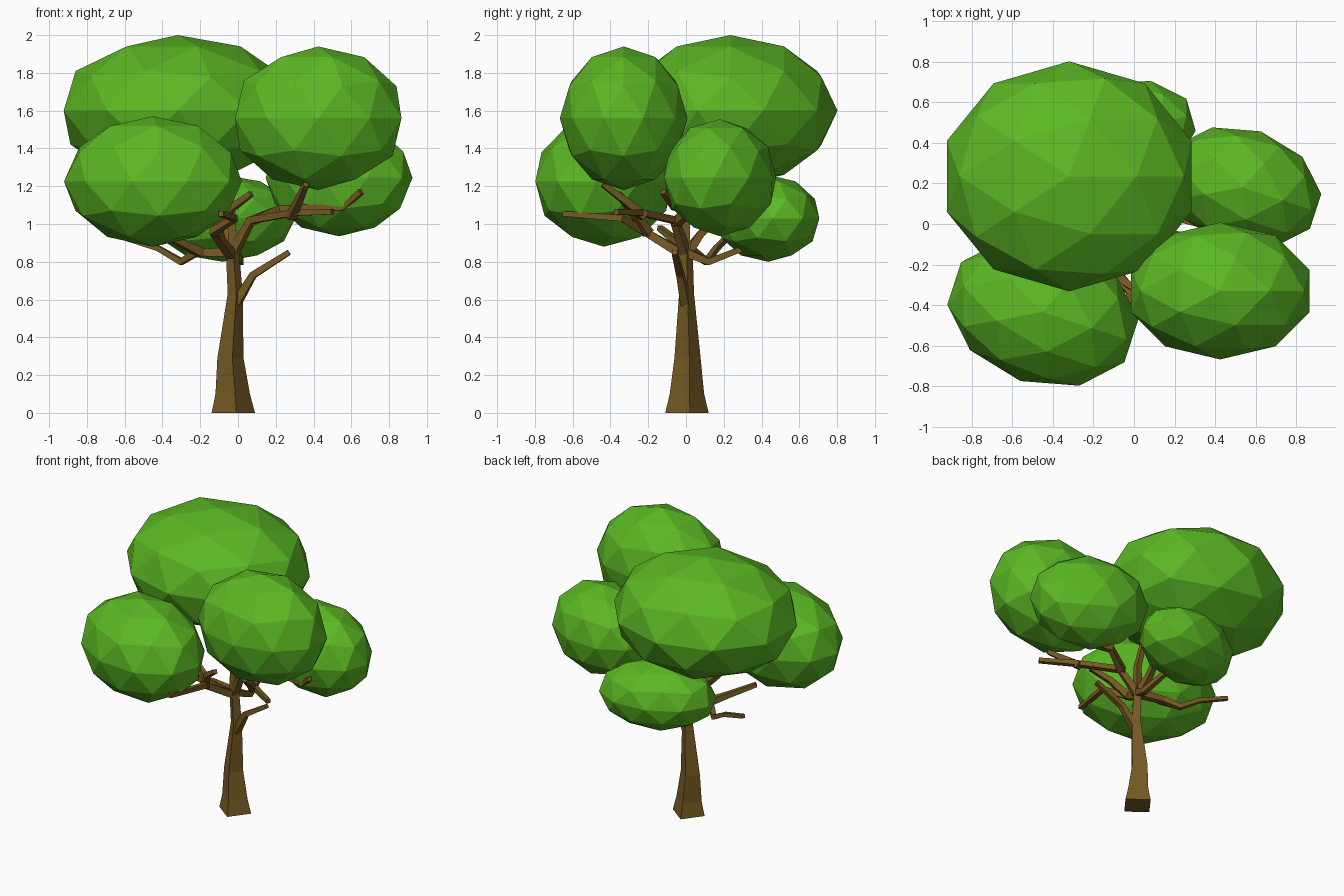
import bpy, bmesh, math
from mathutils import Vector, Matrix

if "Cube" in bpy.data.objects:
    bpy.data.objects.remove(bpy.data.objects["Cube"])


def material(name, rgb):
    m = bpy.data.materials.new(name)
    m.diffuse_color = (*rgb, 1)
    m.use_nodes = True
    m.node_tree.nodes["Principled BSDF"].inputs["Base Color"].default_value = m.diffuse_color
    return m


leaf = material("leaf green", (0.105, 0.48, 0.017))
bark = material("bark brown", (0.18, 0.10, 0.017))


def finish(bm, name, mat):
    bmesh.ops.recalc_face_normals(bm, faces=bm.faces)
    me = bpy.data.meshes.new(name)
    bm.to_mesh(me)
    bm.free()
    me.materials.append(mat)
    ob = bpy.data.objects.new(name, me)
    bpy.context.collection.objects.link(ob)


def blob(name, centre, radii, turn=0):
    """Low-poly foliage ellipsoid, stretched and then turned about z."""
    bm = bmesh.new()
    mat = (Matrix.Translation(centre) @ Matrix.Rotation(math.radians(turn), 4, 'Z')
           @ Matrix.Diagonal((*radii, 1)))
    bmesh.ops.create_icosphere(bm, subdivisions=2, radius=1, matrix=mat)
    finish(bm, name, leaf)


def limb(name, points, radii, turn=45):
    """Four-sided tapering tube along a path."""
    pts = [Vector(p) for p in points]
    bm = bmesh.new()
    rings = []
    for i, (p, r) in enumerate(zip(pts, radii)):
        a, b = pts[max(i - 1, 0)], pts[min(i + 1, len(pts) - 1)]
        d = (b - a).normalized()
        if name == "trunk":
            d = Vector((0, 0, 1))
        u = Vector((0, 1, 0)) if abs(d.z) > 0.95 else Vector((0, 0, 1))
        s = d.cross(u).normalized()
        t = s.cross(d)
        ring = []
        for k in range(4):
            w = math.radians(turn + 90 * k)
            ring.append(bm.verts.new(p + r * (math.cos(w) * s + math.sin(w) * t)))
        rings.append(ring)
    for lo, hi in zip(rings, rings[1:]):
        for k in range(4):
            bm.faces.new((lo[k], lo[(k + 1) % 4], hi[(k + 1) % 4], hi[k]))
    bm.faces.new(rings[0])
    bm.faces.new(rings[-1])
    finish(bm, name, bark)


# Foliage
blob("foliage_top", (-0.32, 0.235, 1.60), (0.634, 0.567, 0.40))
blob("foliage_front_right", (0.425, -0.33, 1.56), (0.463, 0.338, 0.38))
blob("foliage_front_left", (-0.45, -0.435, 1.225), (0.483, 0.357, 0.345), -18)
blob("foliage_back_right", (0.535, 0.18, 1.245), (0.399, 0.291, 0.31), -18)
blob("foliage_back_low", (-0.08, 0.435, 1.03), (0.395, 0.266, 0.23), 16)

# Trunk with flared foot
limb("trunk",
     [(-0.025, 0.005, 0), (-0.028, 0.005, 0.10), (-0.04, 0.008, 0.29),
      (-0.015, 0.003, 0.63), (-0.03, 0, 0.87)],
     [0.116, 0.092, 0.07, 0.04, 0.035], turn=-8)

# Branches
R3, R4 = [0.034, 0.026, 0.02], [0.034, 0.028, 0.024, 0.02]
branches = {
    "branch_low_right": ([(-0.01, 0, 0.58), (0.08, -0.03, 0.73), (0.27, -0.06, 0.85)], R3),
    "branch_right": ([(-0.03, 0, 0.84), (0.07, -0.06, 1.02), (0.30, -0.24, 1.06),
                      (0.50, -0.37, 1.065)], R4),
    "branch_right_twig": ([(0.28, -0.22, 1.04), (0.32, -0.32, 1.12), (0.36, -0.44, 1.21)], R3),
    "branch_back_right": ([(0.06, -0.05, 1.01), (0.22, 0.03, 1.08), (0.56, -0.06, 1.09),
                           (0.65, -0.12, 1.17)], R4),
    "branch_front": ([(-0.03, 0, 0.83), (-0.13, -0.22, 0.96), (-0.02, -0.34, 1.03),
                      (-0.09, -0.65, 1.055)], R4),
    "branch_front_twig": ([(-0.12, -0.20, 0.95), (-0.04, -0.29, 1.08), (0.07, -0.36, 1.16)], R3),
    "branch_left": ([(-0.03, 0, 0.85), (-0.22, 0.04, 0.85), (-0.30, 0.11, 0.80),
                     (-0.42, 0.16, 0.87), (-0.61, 0.22, 0.93)], R4 + [0.018]),
    "branch_left_twig": ([(-0.20, 0.03, 0.85), (-0.30, -0.04, 0.90), (-0.46, -0.14, 0.98)], R3),
    "branch_back": ([(-0.03, 0, 0.85), (0.01, 0.12, 0.80), (-0.02, 0.30, 0.87)], R3),
    "branch_up": ([(-0.03, 0, 0.84), (-0.06, 0.08, 0.95), (-0.04, 0.20, 1.06),
                   (-0.12, 0.25, 1.28)], R4),
    "branch_centre": ([(-0.03, 0, 0.85), (-0.03, 0.0, 1.05), (-0.08, 0.03, 1.32)], R3),
}
for name, (points, radii) in branches.items():
    limb(name, points, radii)
